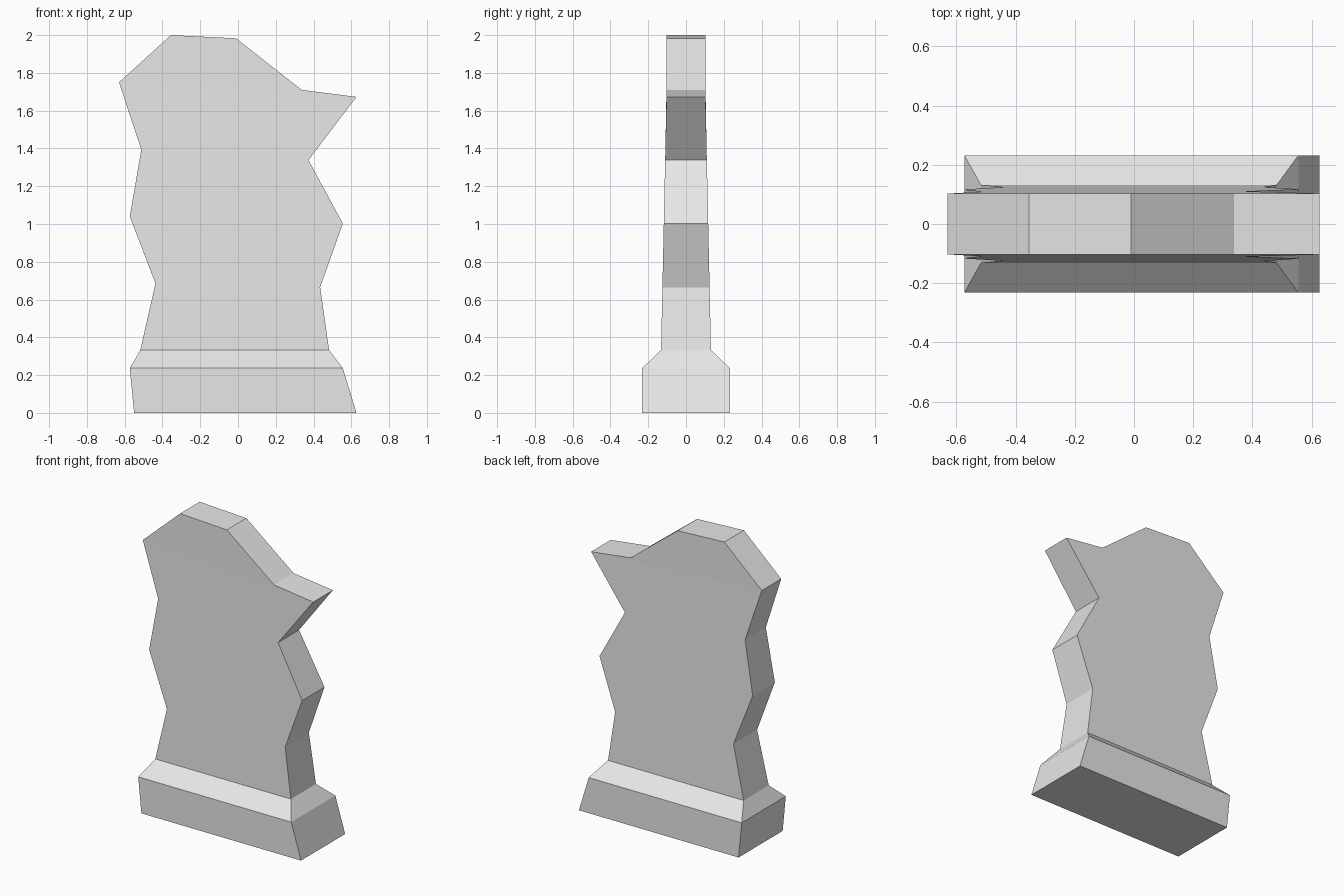
import bpy, bmesh

if "Cube" in bpy.data.objects:
    bpy.data.objects.remove(bpy.data.objects["Cube"])

grey = bpy.data.materials.new("plain grey")
grey.diffuse_color = (0.8, 0.8, 0.8, 1)
grey.use_nodes = True
grey.node_tree.nodes["Principled BSDF"].inputs["Base Color"].default_value = grey.diffuse_color


def slab(name, left, right, crown, depth):
    """Slab from a left edge and right edge (x, z, bottom to top) plus crown points."""
    bm = bmesh.new()

    def pair(p):
        y = depth(p[1])
        return [bm.verts.new((p[0], s * y, p[1])) for s in (-1, 1)]

    L, R, C = ([pair(p) for p in pts] for pts in (left, right, crown))
    for i in range(len(L) - 1):                       # front and back strips
        for s in (0, 1):
            bm.faces.new((L[i][s], R[i][s], R[i + 1][s], L[i + 1][s]))
    if C:                                             # front and back of the crown
        for s in (0, 1):
            bm.faces.new([L[-1][s]] + [R[-1][s]] + [c[s] for c in reversed(C)])
    loop = R + C[::-1] + L[::-1]
    for a, b in zip(loop, loop[1:] + loop[:1]):       # rim
        bm.faces.new((a[0], a[1], b[1], b[0]))
    bmesh.ops.recalc_face_normals(bm, faces=bm.faces)
    me = bpy.data.meshes.new(name)
    bm.to_mesh(me)
    bm.free()
    me.materials.append(grey)
    ob = bpy.data.objects.new(name, me)
    bpy.context.collection.objects.link(ob)
    return ob


# Plinth with chamfered shoulder
slab("plinth",
     [(-0.55, 0), (-0.573, 0.237), (-0.517, 0.333)],
     [(0.627, 0), (0.555, 0.237), (0.482, 0.333)],
     [], lambda z: 0.232 if z < 0.3 else 0.132)

# Thin jagged upright, tapering slightly towards the top
slab("upright",
     [(-0.517, 0.333), (-0.437, 0.685), (-0.573, 1.04), (-0.512, 1.393), (-0.63, 1.75)],
     [(0.482, 0.333), (0.435, 0.665), (0.555, 1.003), (0.373, 1.338), (0.627, 1.673)],
     [(-0.355, 2.0), (-0.01, 1.983), (0.337, 1.71)],
     lambda z: 0.132 - 0.0215 * (min(z, 1.7) - 0.333))
